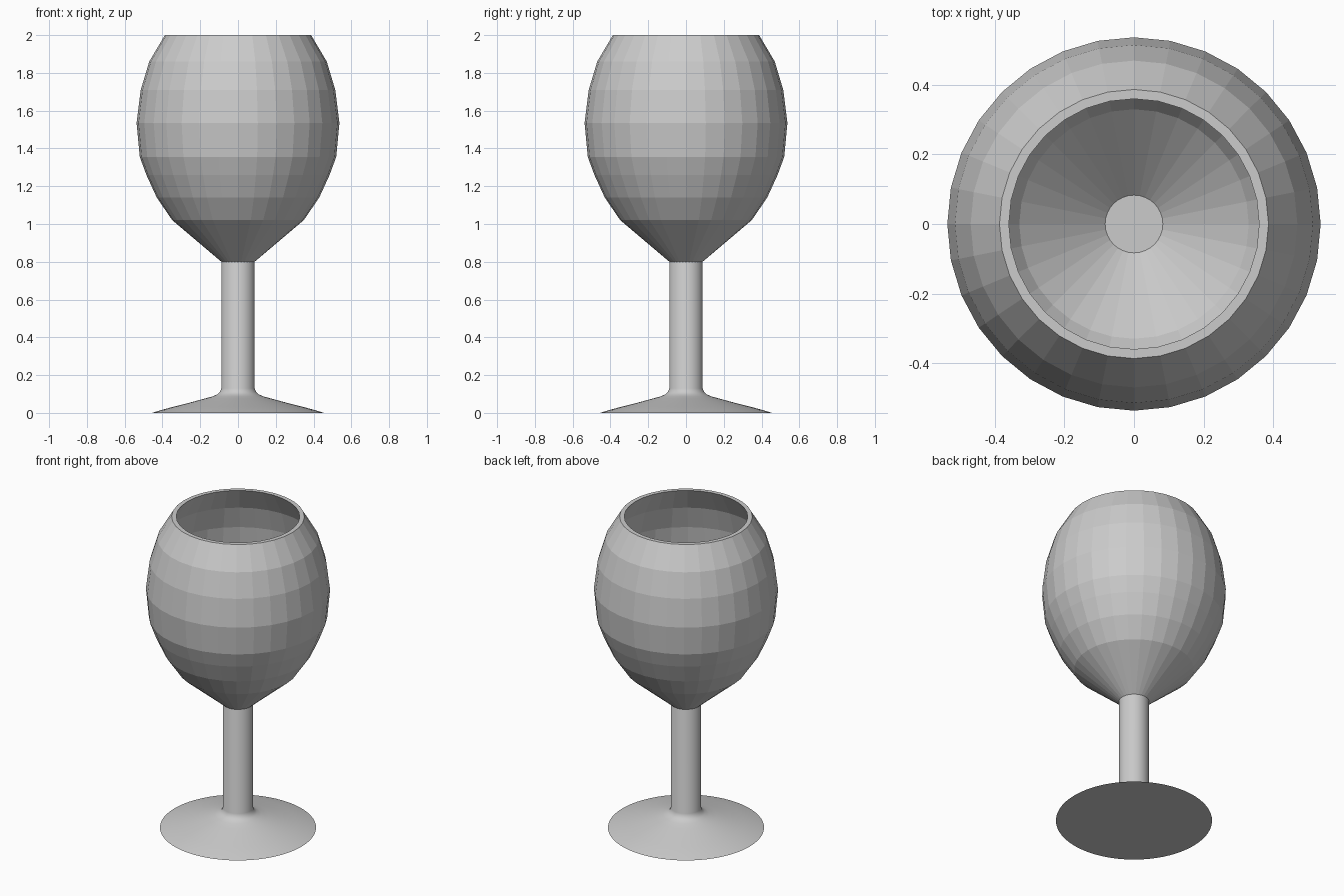
import bpy, math

if "Cube" in bpy.data.objects:
    bpy.data.objects.remove(bpy.data.objects["Cube"])


def lathe(name, profile, sides, closed=False, smooth=False):
    """Revolve (radius, z) points about z; radius 0 becomes a single pole."""
    verts, rings, faces = [], [], []
    for r, z in profile:
        n = 1 if r == 0 else sides
        rings.append([len(verts) + i for i in range(n)])
        for i in range(n):
            a = 2 * math.pi * i / sides
            verts.append((r * math.cos(a), r * math.sin(a), z))
    pairs = list(zip(rings, rings[1:]))
    if closed:
        pairs.append((rings[-1], rings[0]))
    for lo, hi in pairs:
        for i in range(sides):
            j = (i + 1) % sides
            quad = [lo[i % len(lo)], lo[j % len(lo)], hi[j % len(hi)], hi[i % len(hi)]]
            faces.append(list(dict.fromkeys(quad)))
    mesh = bpy.data.meshes.new(name)
    mesh.from_pydata(verts, [], faces)
    mesh.update()
    obj = bpy.data.objects.new(name, mesh)
    bpy.context.collection.objects.link(obj)
    if smooth:
        bpy.ops.object.select_all(action='DESELECT')
        obj.select_set(True)
        bpy.context.view_layer.objects.active = obj
        bpy.ops.object.shade_smooth_by_angle(angle=math.radians(40))
    return obj


# Foot and stem: smooth turned piece, its top closes the bottom of the bowl
lathe("foot_and_stem", [
    (0, 0), (0.455, 0), (0.41, 0.014), (0.34, 0.033), (0.26, 0.053),
    (0.18, 0.075), (0.135, 0.087), (0.11, 0.098), (0.096, 0.11),
    (0.088, 0.13), (0.088, 0.80), (0.084, 0.81), (0, 0.81)], 64, smooth=True)

# Bowl: faceted shell with a flat rim, outside upward then inside downward
lathe("bowl", [
    (0.088, 0.80), (0.348, 1.02), (0.43, 1.14), (0.485, 1.26),
    (0.52, 1.355), (0.537, 1.535), (0.515, 1.71), (0.47, 1.86), (0.387, 2.0),
    (0.36, 2.0), (0.445, 1.85), (0.488, 1.705), (0.509, 1.535),
    (0.493, 1.36), (0.46, 1.27), (0.406, 1.155), (0.33, 1.04),
    (0.083, 0.81)], 32, closed=True)
